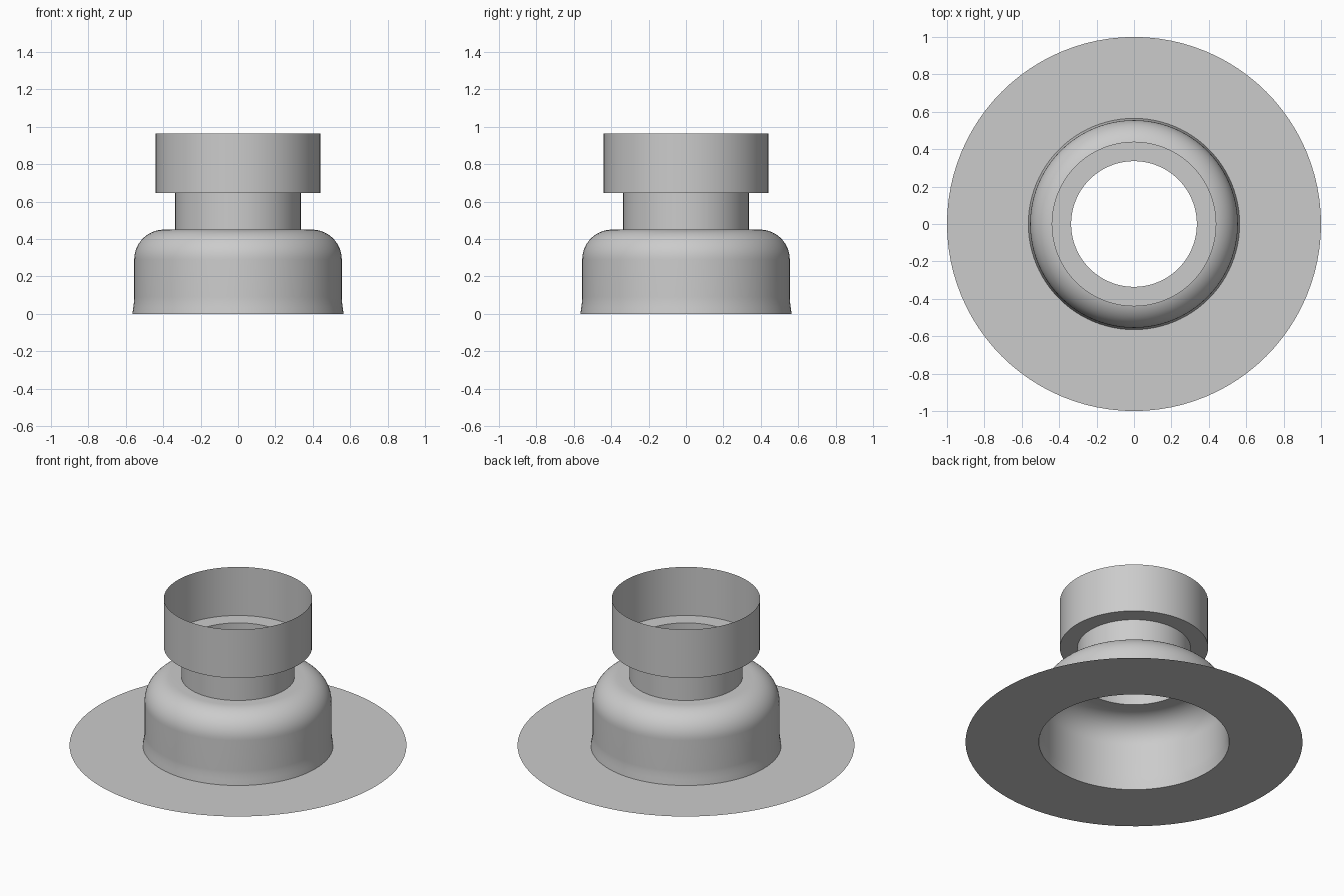
import bpy, bmesh, math

SEGMENTS = 96

old = bpy.data.objects.get("Cube")
if old:
    bpy.data.objects.remove(old, do_unlink=True)

grey = bpy.data.materials.new("plain grey")
grey.use_nodes = True
colour = (0.6, 0.6, 0.6, 1)
grey.diffuse_color = colour
grey.node_tree.nodes["Principled BSDF"].inputs["Base Color"].default_value = colour


def lathe(name, profile):
    """Turn an open (radius, height) profile, listed bottom/outside first, into a sheet."""
    bm = bmesh.new()
    rings = []
    for r, z in profile:
        angles = [math.tau * i / SEGMENTS for i in range(SEGMENTS)]
        rings.append([bm.verts.new((r * math.cos(a), r * math.sin(a), z)) for a in angles])
    for low, high in zip(rings, rings[1:]):
        for i in range(SEGMENTS):
            j = (i + 1) % SEGMENTS
            bm.faces.new((low[i], low[j], high[j], high[i]))
    mesh = bpy.data.meshes.new(name)
    bm.to_mesh(mesh)
    bm.free()
    mesh.materials.append(grey)
    obj = bpy.data.objects.new(name, mesh)
    bpy.context.collection.objects.link(obj)
    bpy.ops.object.select_all(action='DESELECT')
    obj.select_set(True)
    bpy.context.view_layer.objects.active = obj
    bpy.ops.object.shade_smooth_by_angle(angle=math.radians(35))
    return obj


def arc(cx, cz, radius, steps):
    """Quarter round from the outer wall to the top."""
    angles = [math.pi / 2 * i / steps for i in range(steps + 1)]
    return [(cx + radius * math.cos(a), cz + radius * math.sin(a)) for a in angles]


base_r, wall_r, neck_r, collar_r = 0.565, 0.555, 0.336, 0.44
shoulder_z, collar_z, top_z = 0.45, 0.645, 0.963
fillet = 0.16

# Flat base flange
lathe("base_flange", [(1, 0), (base_r, 0)])

# Hollow body with a flared foot and a rounded shoulder
foot = [(base_r, 0), (0.56, 0.035), (0.556, 0.065)]
shoulder = arc(wall_r - fillet, shoulder_z - fillet, fillet, 14)
lathe("body_shell", foot + [(wall_r, 0.09)] + shoulder + [(neck_r, shoulder_z)])

# Straight neck
lathe("neck_tube", [(neck_r, shoulder_z), (neck_r, collar_z)])

# Wide open collar with a ledge underneath
lathe("collar_ledge", [(neck_r, collar_z), (collar_r, collar_z)])
lathe("collar_wall", [(collar_r, collar_z), (collar_r, top_z)])
